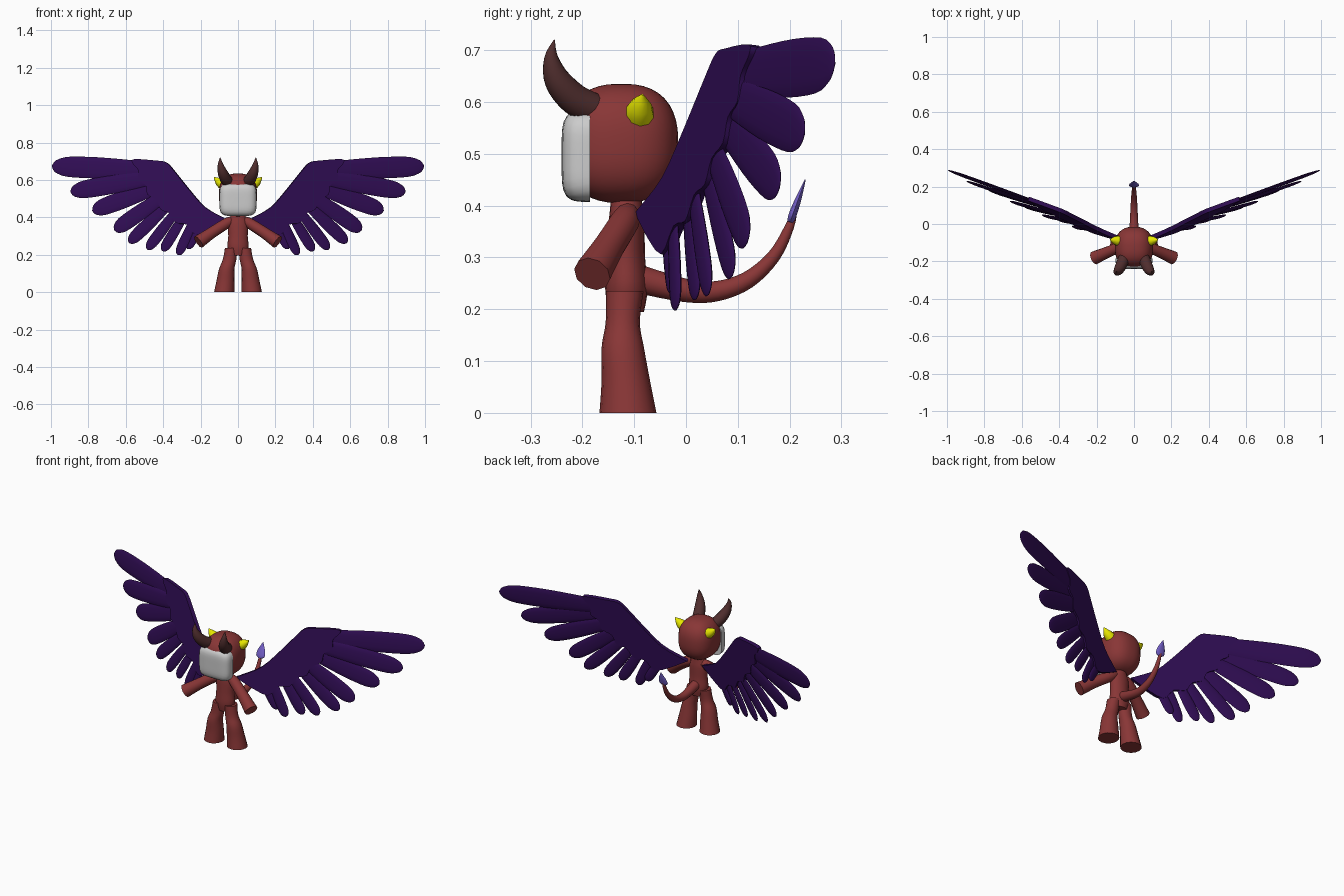
import bpy, bmesh, math
from mathutils import Vector

if "Cube" in bpy.data.objects:
    bpy.data.objects.remove(bpy.data.objects["Cube"], do_unlink=True)


def material(name, rgb):
    m = bpy.data.materials.new(name)
    m.use_nodes = True
    color = (*rgb, 1)
    m.diffuse_color = color
    m.node_tree.nodes["Principled BSDF"].inputs["Base Color"].default_value = color
    return m


RED = material("brick_red", (0.25, 0.037, 0.037))
PURPLE = material("deep_purple", (0.03, 0.004, 0.09))
GREY = material("mask_grey", (0.6, 0.6, 0.6))
BROWN = material("horn_brown", (0.08, 0.027, 0.027))
YELLOW = material("bright_yellow", (0.8, 0.8, 0.0))
LILAC = material("lilac", (0.18, 0.12, 0.6))
X, Z = Vector((1, 0, 0)), Vector((0, 0, 1))


def finish(bm, name, mat, mirror=False, angle=50):
    bmesh.ops.recalc_face_normals(bm, faces=bm.faces)
    mesh = bpy.data.meshes.new(name)
    bm.to_mesh(mesh)
    bm.free()
    mesh.materials.append(mat)
    mesh.shade_smooth()
    mesh.set_sharp_from_angle(angle=math.radians(angle))
    obj = bpy.data.objects.new(name, mesh)
    bpy.context.collection.objects.link(obj)
    if mirror:
        obj.modifiers.new("Mirror", "MIRROR")
    return obj


def smooth_path(pts, steps):
    """Catmull-Rom through points of any dimension."""
    out = []
    for i in range(len(pts) - 1):
        a, b, c, d = (pts[max(0, min(len(pts) - 1, i + k))] for k in (-1, 0, 1, 2))
        for s in range(steps):
            t = s / steps
            out.append([q + t / 2 * (r - p + t * (2 * p - 5 * q + 4 * r - w + t * (3 * (q - r) + w - p)))
                        for p, q, r, w in zip(a, b, c, d)])
    return out + [list(pts[-1])]


def loft(name, pts, mat, ref, mirror=False, sides=14, steps=4, axis=None):
    """Tube through (x, y, z, radius along ref, radius across)."""
    bm = bmesh.new()
    path = smooth_path(pts, steps)
    pos = [Vector(p[:3]) for p in path]
    rings = []
    for i, p in enumerate(path):
        t = axis or (pos[min(i + 1, len(pos) - 1)] - pos[max(i - 1, 0)]).normalized()
        u = (ref - t * ref.dot(t)).normalized()
        v = t.cross(u)
        ra, rb = max(p[3], 0.0008), max(p[4], 0.0008)
        rings.append([bm.verts.new(pos[i] + u * ra * math.cos(k * math.tau / sides)
                                   + v * rb * math.sin(k * math.tau / sides)) for k in range(sides)])
    for r, s in zip(rings, rings[1:]):
        for k in range(sides):
            n = (k + 1) % sides
            bm.faces.new((r[k], r[n], s[n], s[k]))
    bm.faces.new(rings[0])
    bm.faces.new(rings[-1])
    return finish(bm, name, mat, mirror)


def round_tube(name, pts, mat, ref, **kw):
    return loft(name, [(*p, p[3]) for p in pts], mat, ref, **kw)


def rounded_ball(center, size, power):
    """Superellipsoid: a ball pushed towards a box."""
    bm = bmesh.new()
    bmesh.ops.create_uvsphere(bm, u_segments=40, v_segments=24, radius=1)
    for v in bm.verts:
        norm = sum(abs(c) ** power for c in v.co) ** (1 / power)
        v.co = Vector([o + c / norm * s for o, c, s in zip(center, v.co, size)])
    return bm


# Head and face mask
finish(rounded_ball((0, -0.125, 0.52), (0.102, 0.11, 0.115), 2.5), "head", RED)
bm = rounded_ball((0, -0.17, 0.495), (0.099, 0.07, 0.088), 5)
bmesh.ops.bisect_plane(bm, geom=bm.verts[:] + bm.edges[:] + bm.faces[:],
                       plane_co=(0, -0.185, 0), plane_no=(0, 1, 0), clear_outer=True)
bmesh.ops.holes_fill(bm, edges=[e for e in bm.edges if e.is_boundary])
finish(bm, "face_mask", GREY)

# Horns and ears
round_tube("horns", [(0.05, -0.175, 0.585, 0.031), (0.066, -0.215, 0.605, 0.031),
                     (0.083, -0.248, 0.642, 0.026), (0.094, -0.26, 0.685, 0.014),
                     (0.095, -0.254, 0.72, 0.001)], BROWN, X, mirror=True)
round_tube("ears", [(0.08, -0.09, 0.576, 0.029), (0.104, -0.088, 0.592, 0.022),
                    (0.128, -0.084, 0.614, 0.002)], YELLOW, Z, mirror=True, sides=10, steps=2)

# Body, legs and arms
loft("torso", [(0, -0.115, 0.195, 0.04, 0.034), (0, -0.115, 0.24, 0.056, 0.041),
               (0, -0.116, 0.3, 0.052, 0.037), (0, -0.115, 0.36, 0.054, 0.035),
               (0, -0.115, 0.39, 0.046, 0.032), (0, -0.115, 0.43, 0.03, 0.028)],
     RED, X, sides=20, axis=Z)
loft("legs", [(0.036, -0.118, 0.235, 0.034, 0.036), (0.045, -0.122, 0.175, 0.036, 0.033),
              (0.06, -0.122, 0.125, 0.041, 0.041), (0.067, -0.116, 0.06, 0.048, 0.047),
              (0.074, -0.112, 0, 0.054, 0.055)], RED, X, mirror=True, sides=16, axis=Z)
round_tube("arms", [(0.03, -0.112, 0.385, 0.022), (0.065, -0.12, 0.366, 0.029),
                    (0.14, -0.15, 0.318, 0.031), (0.211, -0.181, 0.268, 0.037)],
           RED, Z, mirror=True, sides=10)

# Tail with flat pointed tip
round_tube("tail", [(0, -0.09, 0.258, 0.028), (0, 0, 0.236, 0.023), (0, 0.06, 0.235, 0.02),
                    (0, 0.12, 0.257, 0.017), (0, 0.17, 0.303, 0.013), (0, 0.2, 0.36, 0.009),
                    (0, 0.212, 0.4, 0.004)], RED, X)
loft("tail_tip", [(0, 0.201, 0.368, 0.012, 0.006), (0, 0.205, 0.38, 0.027, 0.008),
                  (0, 0.214, 0.405, 0.024, 0.007), (0, 0.223, 0.43, 0.012, 0.004),
                  (0, 0.23, 0.45, 0.001, 0.001)], LILAC, X, sides=10)

# Wings: everything lies on one slanted plane
NORMAL = Vector((-0.357, 1, -0.125)).normalized()


def on_wing(x, z, offset=0):
    return Vector((x, -0.155 + 0.357 * x + 0.125 * z, z)) + NORMAL * offset


# Inner wing panel with scalloped rear edge
outline = [(0.05, 0.385), (0.085, 0.402), (0.176, 0.455), (0.257, 0.545), (0.337, 0.645),
           (0.38, 0.692), (0.43, 0.702), (0.55, 0.71), (0.562, 0.69), (0.53, 0.65),
           (0.53, 0.6), (0.49, 0.57), (0.48, 0.52), (0.43, 0.49), (0.41, 0.44), (0.36, 0.42),
           (0.33, 0.37), (0.27, 0.36), (0.22, 0.305), (0.12, 0.345)]
bm = bmesh.new()
face = bm.faces.new([bm.verts.new(on_wing(x, z, -0.011)) for x, z in smooth_path(outline, 3)])
extruded = bmesh.ops.extrude_face_region(bm, geom=[face], use_keep_orig=True)["geom"]
bmesh.ops.translate(bm, vec=NORMAL * 0.022,
                    verts=[g for g in extruded if isinstance(g, bmesh.types.BMVert)])
finish(bm, "wing_panels", PURPLE, mirror=True, angle=40)

# Long feathers: root, tip, half width
feathers = [((0.4, 0.652), (0.996, 0.674), 0.057), ((0.4, 0.62), (0.895, 0.537), 0.05),
            ((0.38, 0.58), (0.78, 0.435), 0.048), ((0.36, 0.54), (0.66, 0.33), 0.044),
            ((0.34, 0.5), (0.585, 0.265), 0.036), ((0.3, 0.47), (0.485, 0.228), 0.032),
            ((0.27, 0.44), (0.405, 0.22), 0.03), ((0.22, 0.42), (0.32, 0.198), 0.028),
            ((0.17, 0.4), (0.272, 0.232), 0.025)]
shape = [(0, 0.6), (0.3, 0.85), (0.6, 1), (0.85, 0.95), (0.95, 0.66), (0.985, 0.36), (1, 0.03)]
for i, (root, tip, width) in enumerate(feathers):
    pts = []
    for t, w in shape:
        x, z = (a + (b - a) * t for a, b in zip(root, tip))
        pts.append((*on_wing(x, z, 0.003 * (-1) ** i), 0.007 * w, width * w))
    loft(f"wing_feathers_{i + 1}", pts, PURPLE, NORMAL, mirror=True, sides=12, steps=3)
